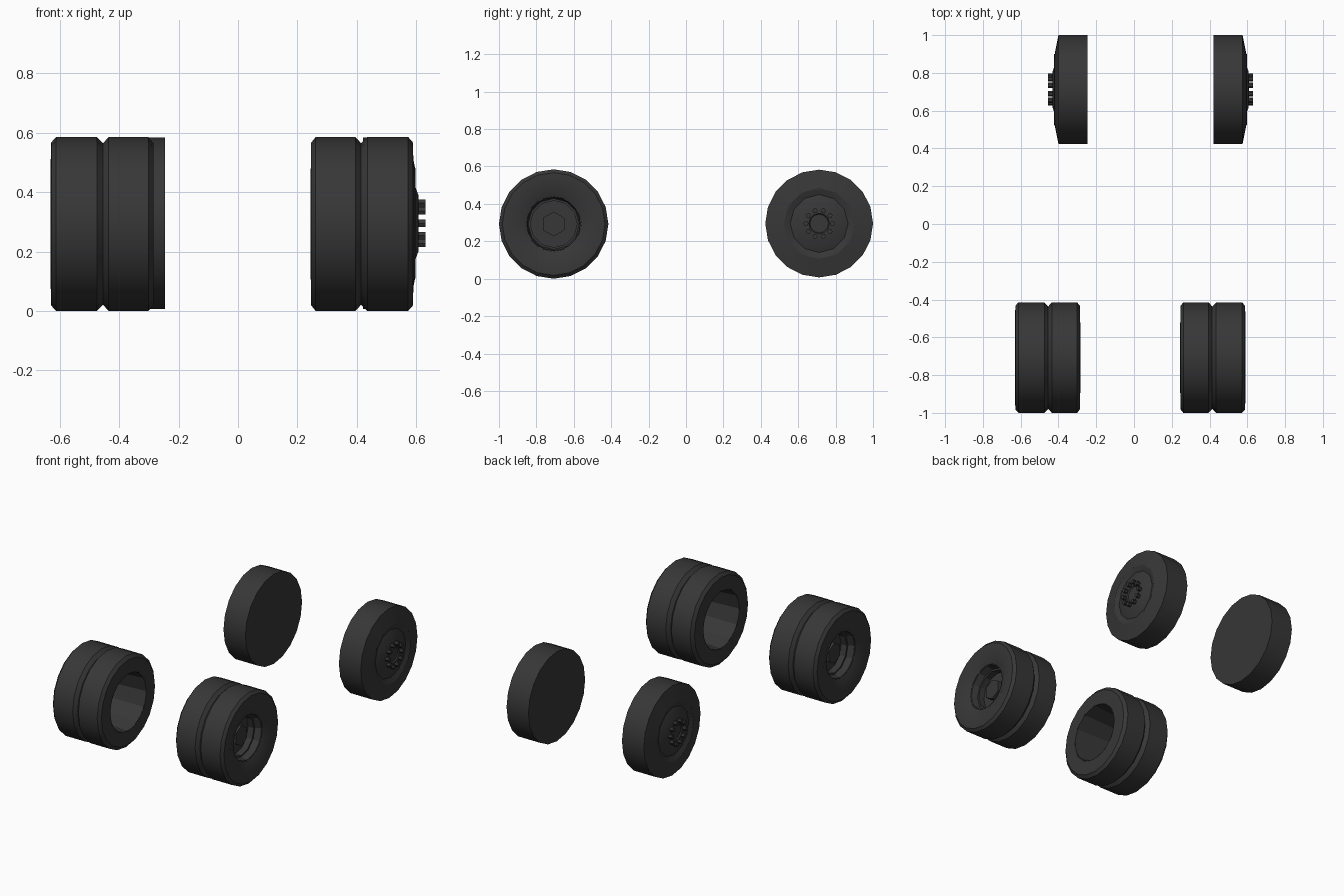
import bpy, bmesh, math

if "Cube" in bpy.data.objects:
    bpy.data.objects.remove(bpy.data.objects["Cube"])

rubber = bpy.data.materials.new("dark_grey_rubber")
rubber.diffuse_color = (0.038, 0.038, 0.038, 1)
rubber.use_nodes = True
rubber.node_tree.nodes["Principled BSDF"].inputs["Base Color"].default_value = rubber.diffuse_color


def lathe(name, profile, n, mid, side, y, z, start=0.0, off=(0, 0)):
    """Spin (distance from mid, radius) points about the x axis; side mirrors it."""
    bm = bmesh.new()
    rings = []
    for u, r in profile:
        count = 1 if r == 0 else n
        ring = []
        for k in range(count):
            a = start + 2 * math.pi * k / n
            ring.append(bm.verts.new((mid + side * u,
                                      y + off[0] + r * math.cos(a),
                                      z + off[1] + r * math.sin(a))))
        rings.append(ring)
    for p, q in zip(rings, rings[1:]):
        for k in range(n):
            j = (k + 1) % n
            if len(p) == 1:
                f = [p[0], q[j], q[k]]
            elif len(q) == 1:
                f = [p[k], p[j], q[0]]
            else:
                f = [p[k], p[j], q[j], q[k]]
            bm.faces.new(f if side > 0 else f[::-1])
    me = bpy.data.meshes.new(name)
    bm.to_mesh(me)
    bm.free()
    me.materials.append(rubber)
    ob = bpy.data.objects.new(name, me)
    bpy.context.collection.objects.link(ob)
    bpy.ops.object.select_all(action='DESELECT')
    ob.select_set(True)
    bpy.context.view_layer.objects.active = ob
    bpy.ops.object.shade_smooth_by_angle(angle=math.radians(25))
    return ob


UP = math.pi / 2

# Double rear-style wheels: grooved tyre, deep inner bore, outer pocket
R = 0.2925
double_tyre = [(0.265, 0.182), (0.265, 0.272), (0.281, R), (0.415, R),
               (0.434, R - 0.021), (0.455, R), (0.592, R), (0.608, R - 0.018),
               (0.610, 0.21), (0.582, 0.142)]
double_bore = [(0.49, 0), (0.49, 0.125), (0.54, 0.125), (0.54, 0.165), (0.264, 0.187)]
double_pocket = [(0.586, 0.150), (0.50, 0.125), (0.50, 0)]
hub_nut = [(0.495, 0.066), (0.54, 0.066), (0.54, 0)]

# Single wheels: plain closed tyre, domed hub in a recess
S = 0.288
single_tyre = [(0.3325, 0), (0.3325, S), (0.4875, S), (0.5085, 0.182)]
single_hub = [(0.510, 0.190), (0.497, 0.155), (0.519, 0.095),
              (0.520, 0.055), (0.513, 0.050), (0.513, 0)]
bolt = [(0.512, 0.014), (0.5425, 0.014), (0.5425, 0)]

for side, label in ((-1, "left"), (1, "right")):
    # double wheel
    mid, y, z = -0.02, -0.7075, R
    lathe(f"double_tyre_{label}", double_tyre, 20, mid, side, y, z, UP)
    lathe(f"double_bore_{label}", double_bore, 12, mid, side, y, z, UP)
    lathe(f"double_pocket_{label}", double_pocket, 12, mid, side, y, z, UP)
    lathe(f"hub_nut_{label}", hub_nut, 6, mid, side, y, z, UP)
    # single wheel
    mid, y, z = 0.0875, 0.712, 0.295
    lathe(f"single_tyre_{label}", single_tyre, 20, mid, side, y, z, UP)
    lathe(f"single_hub_{label}", single_hub, 12, mid, side, y, z, UP)
    # ring of ten bolts
    for k in range(10):
        a = 2 * math.pi * k / 10
        lathe(f"wheel_bolt_{label}_{k}", bolt, 6, mid, side, y, z, 0,
              (0.071 * math.cos(a), 0.071 * math.sin(a)))
